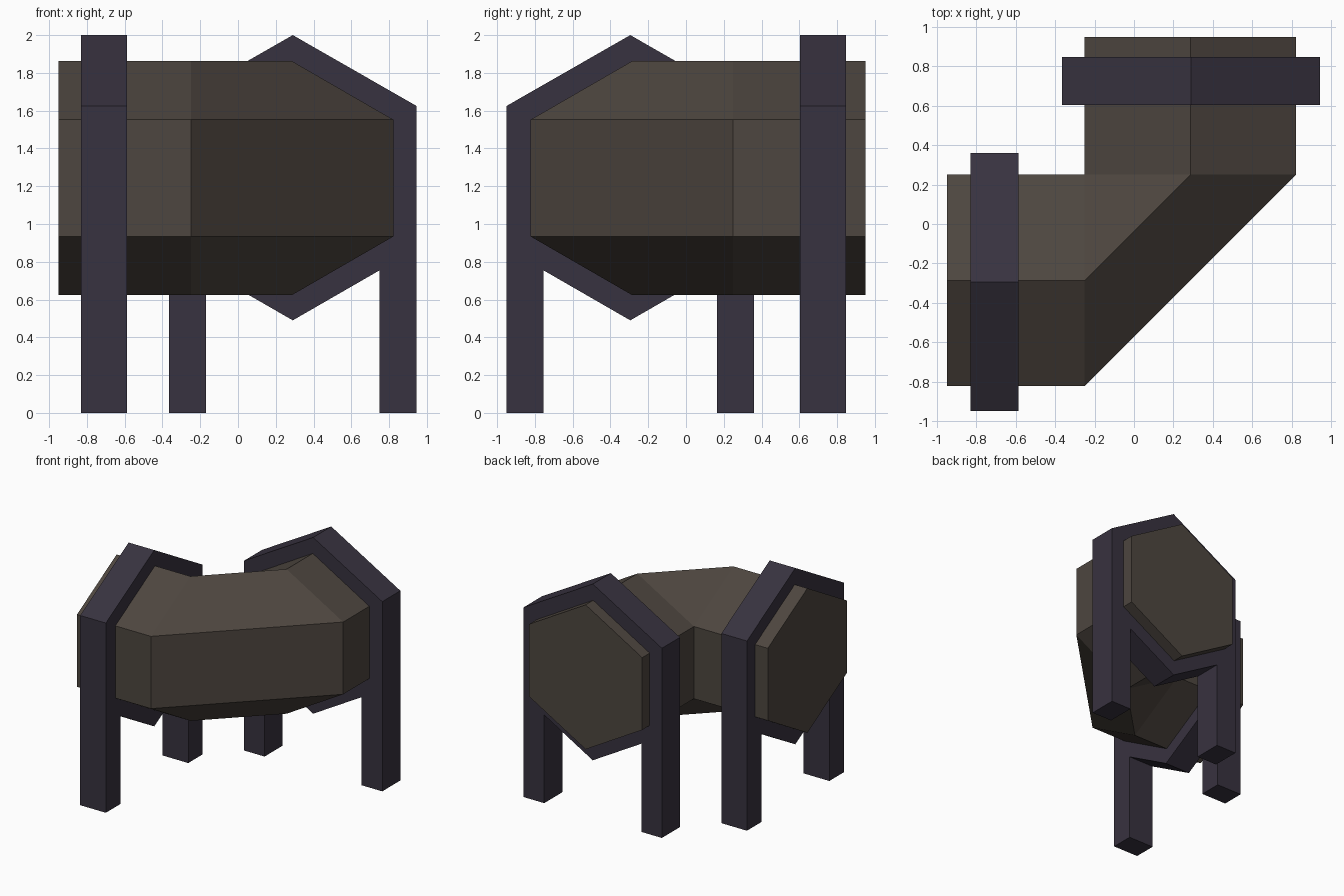
import bpy, bmesh, math
from mathutils import Vector

if "Cube" in bpy.data.objects:
    bpy.data.objects.remove(bpy.data.objects["Cube"])


def material(name, color):
    m = bpy.data.materials.new(name)
    m.diffuse_color = (*color, 1)
    m.use_nodes = True
    m.node_tree.nodes["Principled BSDF"].inputs["Base Color"].default_value = m.diffuse_color
    return m


def finish(name, bm, mat):
    bmesh.ops.remove_doubles(bm, verts=bm.verts, dist=0.002)
    bmesh.ops.recalc_face_normals(bm, faces=bm.faces)
    mesh = bpy.data.meshes.new(name)
    bm.to_mesh(mesh)
    bm.free()
    mesh.materials.append(mat)
    obj = bpy.data.objects.new(name, mesh)
    bpy.context.collection.objects.link(obj)
    return obj


pipe_mat = material("pipe_brown", (0.075, 0.061, 0.05))
frame_mat = material("frame_purple", (0.039, 0.032, 0.05))

# Hexagonal pipe with one chamfered corner, swept through four rings
R, MID_Z = 0.619, 1.243
HALF = R * math.cos(math.radians(30))
PIVOT = Vector((-0.25, 0.25, MID_Z))
rings = [  # ring start on the inner side, outward direction
    (Vector((-0.95, PIVOT.y, MID_Z)), Vector((0, -1, 0))),
    (PIVOT, Vector((0, -1, 0))),
    (PIVOT, Vector((1, 0, 0))),
    (Vector((PIVOT.x, 0.95, MID_Z)), Vector((1, 0, 0))),
]
bm = bmesh.new()
loops = []
for start, out in rings:
    loop = []
    for i in range(6):
        a = math.radians(90 + 60 * i)
        loop.append(bm.verts.new(start + out * (HALF + R * math.cos(a))
                                 + Vector((0, 0, R * math.sin(a)))))
    loops.append(loop)
for k, (a, b) in enumerate(zip(loops, loops[1:])):
    for i in range(6):
        j = (i + 1) % 6
        if k == 1 and i == 1:      # inner wall collapses at the bend
            continue
        bm.faces.new((a[i], a[j], b[j], b[i]))
bm.faces.new(loops[0])
bm.faces.new(loops[-1])
finish("bent_pipe", bm, pipe_mat)

# Support frames: hexagonal collar with two straight legs
half_profile = [(0.655, 1.625), (0.655, 0), (0.46, 0), (0.46, 0.755)]
profile = ([(0, 2.0)] + half_profile + [(0, 0.49)]
           + [(-u, z) for u, z in reversed(half_profile)])


def support(name, to_point, depth):
    bm = bmesh.new()
    near, far = [[bm.verts.new(to_point(u, d, z)) for u, z in profile] for d in depth]
    bm.faces.new(near)
    bm.faces.new(far)
    n = len(profile)
    for i in range(n):
        j = (i + 1) % n
        bm.faces.new((near[i], near[j], far[j], far[i]))
    finish(name, bm, frame_mat)


support("left_support", lambda u, d, z: (d, u - 0.295, z), (-0.83, -0.587))
support("back_support", lambda u, d, z: (u + 0.29, d, z), (0.603, 0.848))
